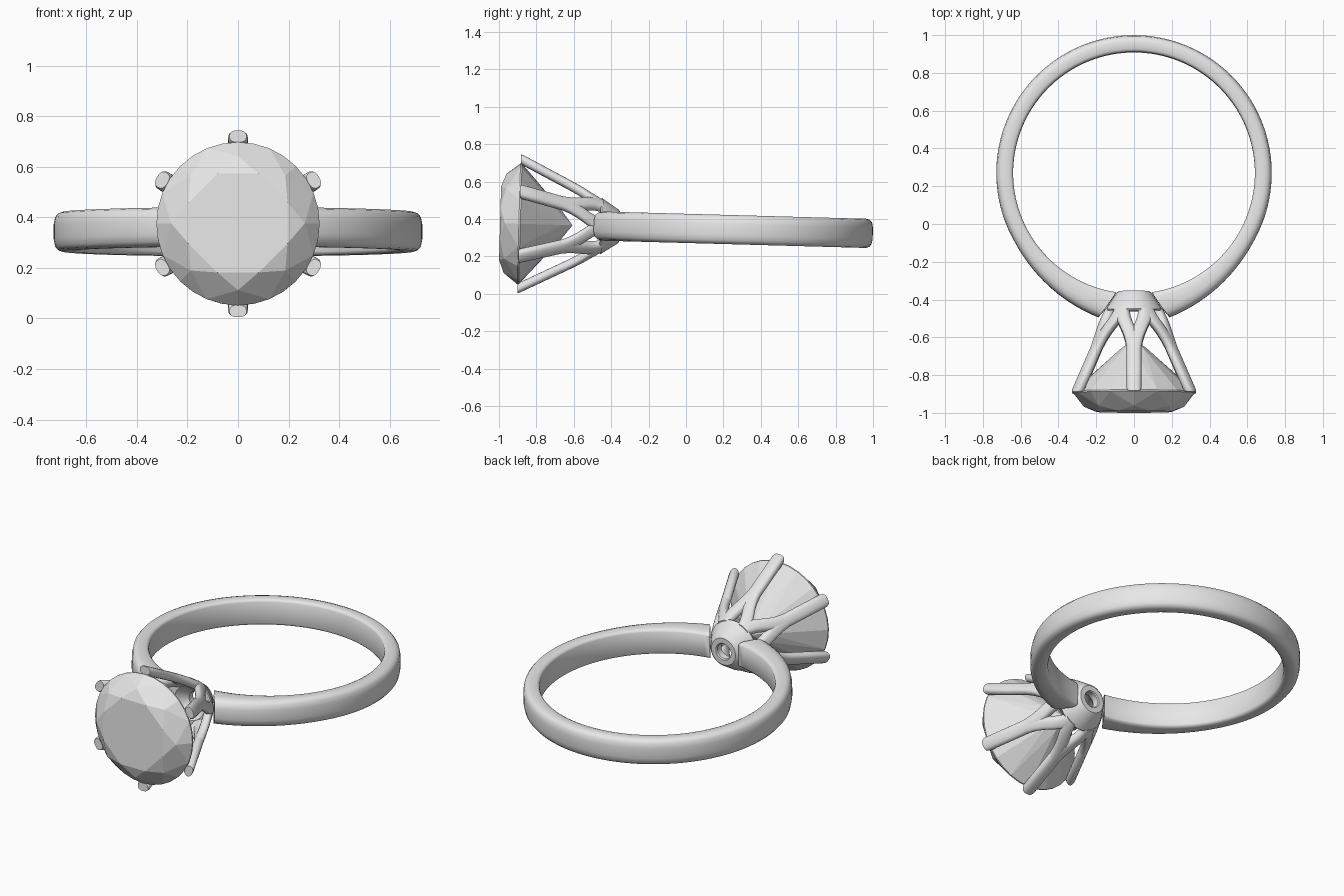
import bpy, bmesh, math
from mathutils import Matrix

if "Cube" in bpy.data.objects:
    bpy.data.objects.remove(bpy.data.objects["Cube"])

# Everything is built level around the ring plane, then tilted slightly
TILT = Matrix.Translation((0, 0, 0.35)) @ Matrix.Rotation(-0.0275, 4, 'X')


def material(name, rgb):
    m = bpy.data.materials.new(name)
    m.diffuse_color = (*rgb, 1)
    m.use_nodes = True
    m.node_tree.nodes["Principled BSDF"].inputs["Base Color"].default_value = m.diffuse_color
    return m


METAL = material("light grey", (0.8, 0.8, 0.8))


def finish(bm, name, smooth=None):
    bmesh.ops.recalc_face_normals(bm, faces=bm.faces)
    bm.transform(TILT)
    me = bpy.data.meshes.new(name)
    bm.to_mesh(me)
    bm.free()
    me.materials.append(METAL)
    ob = bpy.data.objects.new(name, me)
    bpy.context.collection.objects.link(ob)
    if smooth:
        bpy.ops.object.select_all(action='DESELECT')
        ob.select_set(True)
        bpy.context.view_layer.objects.active = ob
        bpy.ops.object.shade_smooth_by_angle(angle=math.radians(smooth))
    return ob


def loft(bm, rings, loop=False):
    """Skin a list of closed point rings; cap the ends unless looped."""
    vs = [[bm.verts.new(p) for p in r] for r in rings]
    n = len(vs[0])
    pairs = list(zip(vs, vs[1:])) + ([(vs[-1], vs[0])] if loop else [])
    for a, b in pairs:
        for i in range(n):
            j = (i + 1) % n
            bm.faces.new((a[i], a[j], b[j], b[i]))
    if not loop:
        bm.faces.new(vs[0])
        bm.faces.new(vs[-1])


def polar(r, ang, y):
    """Point around the stone axis (the y axis)."""
    return (r * math.cos(ang), y, r * math.sin(ang))


# Shank: open band, thicker towards its slanted ends
half = [(0, 0.062), (0.05, 0.071), (0.18, 0.077), (0.6, 0.078), (0.8, 0.072),
        (0.93, 0.058), (0.99, 0.03)]
section = half + [(f, -h) for f, h in reversed(half)]
rings = []
N = 128
for i in range(N + 1):
    ring = []
    for f, h in section:
        start = 8.5 + 5.5 * f
        deg = start + (360 - 2 * start) * i / N
        near = max(0.0, (62 - min(deg, 360 - deg)) / 48)
        outer = 0.73 + 0.058 * min(near, 1.1) ** 1.6
        r = 0.64 + (outer - 0.64) * f
        a = math.radians(deg)
        ring.append((r * math.sin(a), 0.27 - r * math.cos(a), h))
    rings.append(ring)
bm = bmesh.new()
loft(bm, rings)
finish(bm, "shank", 40)

# Collet: hollow cone between the shank ends
profile = [(0.045, -0.362), (0.05, -0.355), (0.08, -0.355), (0.09, -0.362),
           (0.149, -0.452), (0.147, -0.459), (0.1, -0.459), (0.045, -0.40)]
bm = bmesh.new()
loft(bm, [[polar(r, math.tau * k / 48, y) for r, y in profile]
          for k in range(48)], loop=True)
finish(bm, "collet", 35)

# Six prongs, each forking into two legs that meet the neighbouring legs
path = [(-0.892, 0, 0.86), (-0.88, 0, 1), (-0.76, 0, 1), (-0.66, 0, 1), (-0.62, 2, 1),
        (-0.585, 5.5, 1), (-0.55, 11, 1), (-0.52, 17, 1), (-0.49, 23, 1),
        (-0.465, 27, 1), (-0.445, 29, 1)]
bm = bmesh.new()
for k in range(6):
    for side in (-1, 1):
        rings = []
        for y, off, s in path:
            a = math.radians(30 + 60 * k + side * off)
            r = 0.13 + (-0.46 - y) * 0.5
            ring = []
            for j in range(20):
                t = math.tau * j / 20
                c, d = math.cos(t), math.sin(t)
                dr = 0.028 * s * math.copysign(abs(c) ** 0.8, c)
                dt = 0.039 * s * math.copysign(abs(d) ** 0.8, d)
                ring.append(((r + dr) * math.cos(a) - dt * math.sin(a), y,
                             (r + dr) * math.sin(a) + dt * math.cos(a)))
            rings.append(ring)
        loft(bm, rings)
finish(bm, "prongs", 45)

# Stone: round brilliant cut with flat facets
bm = bmesh.new()


def circle(count, r, y, first=0.0):
    return [bm.verts.new(polar(r, math.tau * (i + first) / count, y))
            for i in range(count)]


table = circle(8, 0.212, -0.9945, 0.5)
star = circle(8, 0.265, -0.968)
top = circle(32, 0.323, -0.894)
low = circle(32, 0.323, -0.886)
lower = circle(8, 0.075, -0.665)
culet = bm.verts.new((0, -0.607, 0))
bm.faces.new(table)
for i in range(32):
    j = (i + 1) % 32
    bm.faces.new((top[i], top[j], low[j], low[i]))
for k in range(8):
    n = (k + 1) % 8
    g = [(4 * k + i) % 32 for i in range(5)]
    bm.faces.new((star[k], table[k - 1], table[k]))             # star facet
    bm.faces.new((table[k], star[k], top[g[2]], star[n]))       # crown kite
    bm.faces.new((culet, lower[k], low[g[2]], lower[n]))        # pavilion main
    for rim, inner in ((top, star), (low, lower)):              # girdle halves
        bm.faces.new((inner[k], rim[g[0]], rim[g[1]], rim[g[2]]))
        bm.faces.new((inner[n], rim[g[2]], rim[g[3]], rim[g[4]]))
finish(bm, "stone")
